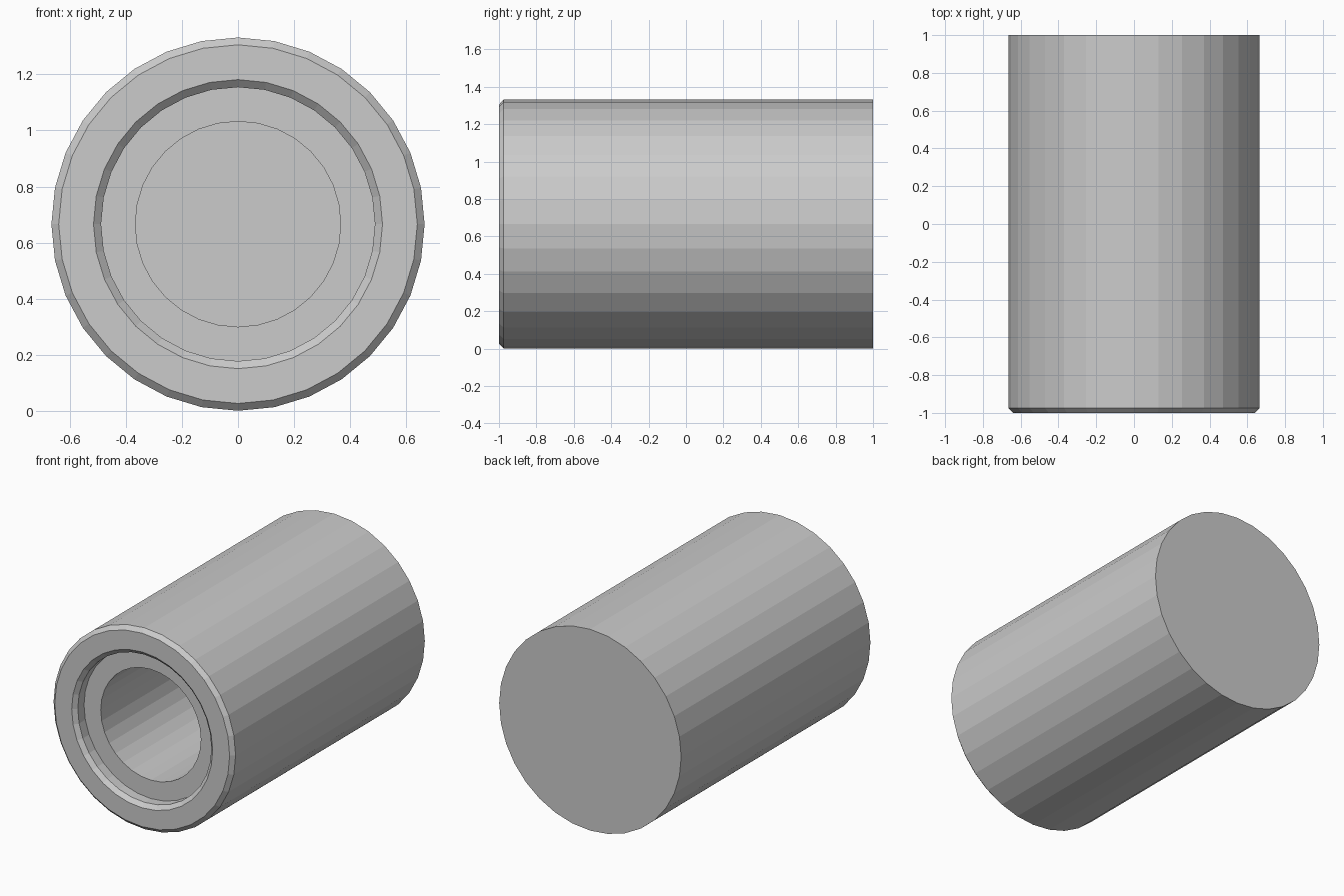
import bpy, bmesh, math

if "Cube" in bpy.data.objects:
    bpy.data.objects.remove(bpy.data.objects["Cube"])

SIDES = 32
CENTRE_Z = 0.666

# Lathe profile (radius, y): back edge, outer wall, chamfered rim, recess, bore
PROFILE = [
    (0.665, 1.0),
    (0.665, -0.975),
    (0.639, -1.0),
    (0.515, -1.0),
    (0.488, -0.975),
    (0.488, -0.91),
    (0.366, -0.91),
    (0.366, 0.75),
]


def ring(bm, radius, y):
    return [bm.verts.new((radius * math.sin(2 * math.pi * i / SIDES), y,
                          CENTRE_Z + radius * math.cos(2 * math.pi * i / SIDES)))
            for i in range(SIDES)]


def lathe(name, profile):
    bm = bmesh.new()
    rings = [ring(bm, r, y) for r, y in profile]
    for a, b in zip(rings, rings[1:]):
        for i in range(SIDES):
            j = (i + 1) % SIDES
            bm.faces.new((a[i], a[j], b[j], b[i]))
    # Back cap and bore floor
    bm.faces.new(rings[0])
    bm.faces.new(rings[-1])
    bmesh.ops.recalc_face_normals(bm, faces=bm.faces)
    mesh = bpy.data.meshes.new(name)
    bm.to_mesh(mesh)
    bm.free()
    obj = bpy.data.objects.new(name, mesh)
    bpy.context.collection.objects.link(obj)
    return obj


# Barrel with a stepped blind bore
lathe("bored_barrel", PROFILE)
